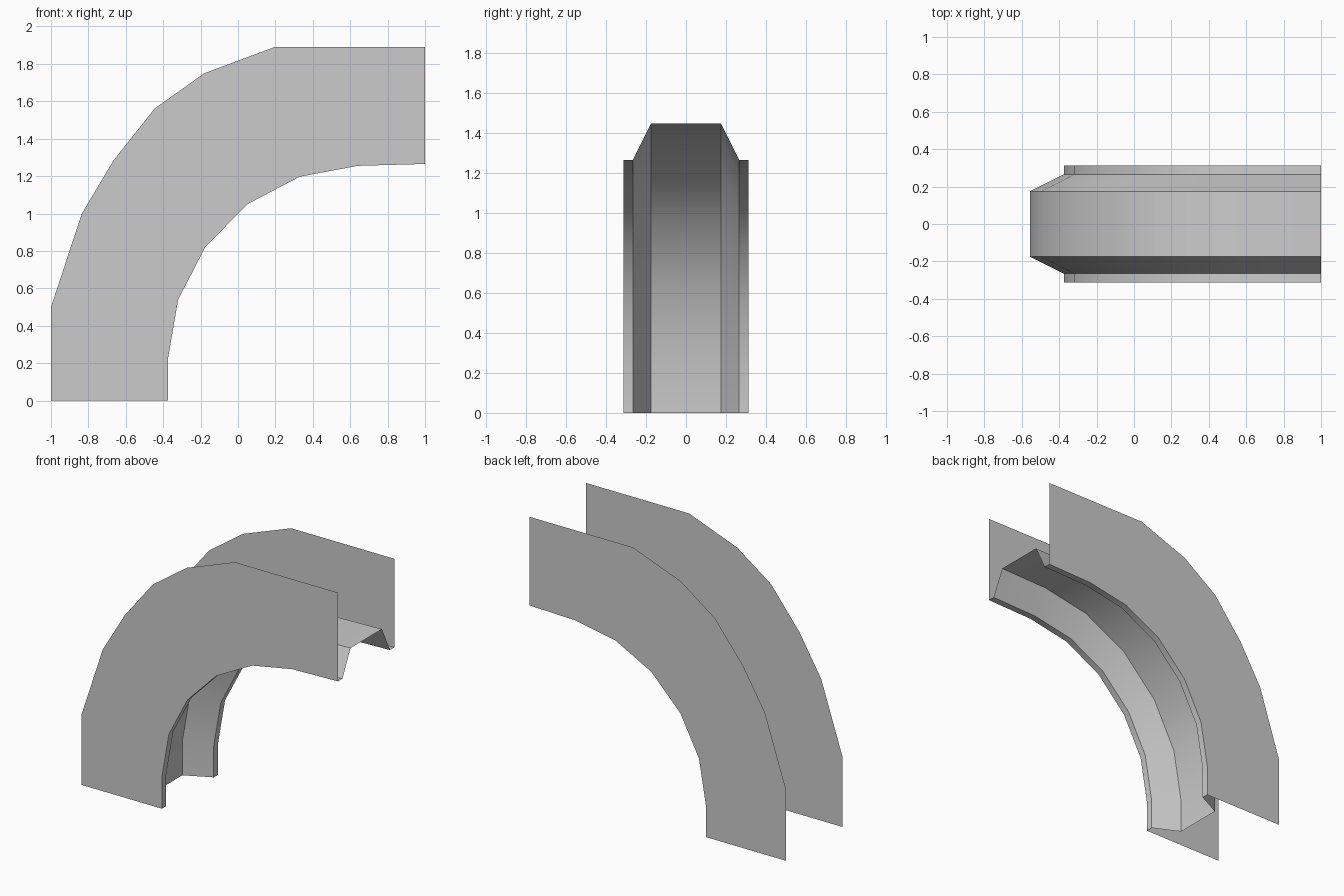
import bpy, math
from mathutils import Vector

if "Cube" in bpy.data.objects:
    bpy.data.objects.remove(bpy.data.objects["Cube"])

# Side outline of the bend in x, z
OUTER = [(-1, 0), (-1, .5), (-.835, 1.0), (-.665, 1.285), (-.445, 1.562),
         (-.18, 1.75), (.195, 1.89), (1, 1.89)]
INNER = [(-.375, 0), (-.375, .22), (-.32, .54), (-.175, .82),
         (.05, 1.05), (.33, 1.197), (.64, 1.255), (1, 1.265)]
# Half cross-section of the floor: y, depth towards the outer side
HALF = [(-.313, 0), (-.265, 0), (-.175, .182)]
PROFILE = HALF + [(-y, d) for y, d in reversed(HALF)]


def loft(name, rows):
    """Skin a grid of point rows."""
    n = len(rows[0])
    verts = [p for r in rows for p in r]
    faces = [(i * n + j, i * n + j + 1, (i + 1) * n + j + 1, (i + 1) * n + j)
             for i in range(len(rows) - 1) for j in range(n - 1)]
    me = bpy.data.meshes.new(name)
    me.from_pydata(verts, [], faces)
    ob = bpy.data.objects.new(name, me)
    bpy.context.collection.objects.link(ob)
    bpy.ops.object.select_all(action='DESELECT')
    ob.select_set(True)
    bpy.context.view_layer.objects.active = ob
    bpy.ops.object.shade_smooth_by_angle(angle=math.radians(40))
    return ob


def offset(path, d):
    """Mitred offset of a path to its left, with the ends kept square."""
    pts = [Vector(p) for p in path]
    dirs = [(b - a).normalized() for a, b in zip(pts, pts[1:])]
    norms = [Vector((-t.y, t.x)) for t in dirs]
    norms = [Vector((-1, 0))] + norms[1:-1] + [Vector((0, 1))]
    out = []
    for i, p in enumerate(pts):
        a, b = norms[max(i - 1, 0)], norms[min(i, len(norms) - 1)]
        m = (a + b).normalized()
        out.append(p + m * d / m.dot(a))
    return out


# Thin side walls
for name, y in (("front_wall", -.313), ("back_wall", .313)):
    rows = [[(o[0], y, o[1]), (i[0], y, i[1])] for o, i in zip(OUTER, INNER)]
    if y > 0:
        rows.reverse()
    loft(name, rows)

# Raised floor channel with flanges
lines = [[(p.x, y, p.y) for p in offset(INNER, d)] for y, d in PROFILE]
loft("floor_channel", [list(r) for r in zip(*lines)])
